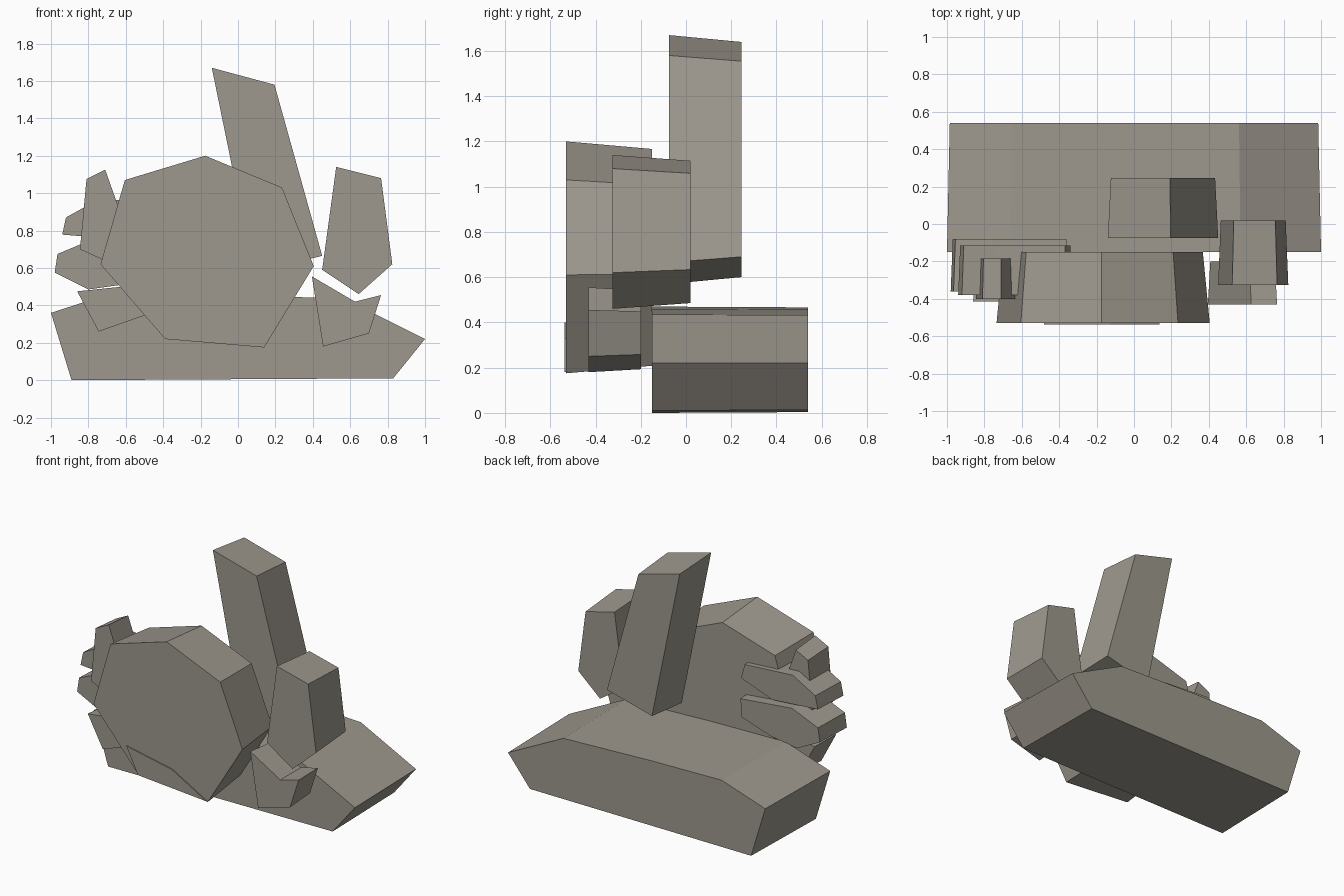
import bpy

stone = bpy.data.materials.new("warm grey stone")
stone.diffuse_color = (0.34, 0.315, 0.27, 1)


def slab(name, y_front, y_back, taper, profile):
    """Prism from an (x, z) outline, shrinking towards the back."""
    n = len(profile)
    xs, zs = zip(*profile)
    cx, cz = (min(xs) + max(xs)) / 2, (min(zs) + max(zs)) / 2
    # make the outline counter-clockwise seen from the front
    area = sum(xs[i - 1] * zs[i] - xs[i] * zs[i - 1] for i in range(n))
    if area < 0:
        profile = profile[::-1]
    front = [(x, y_front, z) for x, z in profile]
    back = [(cx + (x - cx) * taper, y_back, cz + (z - cz) * taper) for x, z in profile]
    faces = [tuple(range(n)), tuple(range(2 * n - 1, n - 1, -1))]
    faces += [(i, i + n, (i + 1) % n + n, (i + 1) % n) for i in range(n)]
    mesh = bpy.data.meshes.new(name)
    mesh.from_pydata(front + back, [], faces)
    mesh.materials.append(stone)
    obj = bpy.data.objects.new(name, mesh)
    bpy.context.collection.objects.link(obj)
    return obj


# Long base rock
slab("base_rock", -0.15, 0.54, 0.985, [
    (-0.89, 0.0), (0.83, 0.01), (1.0, 0.22), (0.57, 0.435),
    (-0.1, 0.46), (-0.66, 0.47), (-1.0, 0.36)])

# Large round boulder with a thin chip on its face
slab("boulder", -0.53, -0.15, 0.935, [
    (-0.735, 0.62), (-0.605, 1.07), (-0.175, 1.2), (0.235, 1.03),
    (0.405, 0.61), (0.14, 0.175), (-0.39, 0.22)])
slab("boulder_chip", -0.537, -0.528, 1.0, [
    (-0.48, 0.4), (-0.13, 0.33), (0.135, 0.18), (-0.39, 0.222)])

# Leaning pillar behind the boulder
slab("pillar", -0.075, 0.245, 0.945, [
    (-0.14, 1.67), (0.195, 1.58), (0.45, 0.665), (0.085, 0.57)])

# Rocks on the right
slab("right_upright_rock", -0.325, 0.02, 0.925, [
    (0.525, 1.14), (0.765, 1.08), (0.825, 0.62), (0.645, 0.46), (0.45, 0.59)])
slab("right_low_rock", -0.43, -0.2, 0.93, [
    (0.395, 0.555), (0.625, 0.42), (0.765, 0.455), (0.7, 0.25), (0.455, 0.18)])

# Rocks on the left
slab("left_low_rock", -0.415, -0.2, 0.93, [
    (-0.86, 0.475), (-0.62, 0.5), (-0.45, 0.44), (-0.46, 0.36), (-0.745, 0.26)])
slab("left_middle_finger", -0.36, -0.08, 0.965, [
    (-0.98, 0.575), (-0.965, 0.675), (-0.76, 0.76), (-0.35, 0.72),
    (-0.36, 0.59), (-0.59, 0.515), (-0.8, 0.485)])
slab("left_upper_finger", -0.38, -0.115, 0.965, [
    (-0.94, 0.778), (-0.92, 0.87), (-0.74, 0.97), (-0.36, 0.945),
    (-0.33, 0.84), (-0.58, 0.75)])
slab("left_upright_rock", -0.4, -0.185, 0.93, [
    (-0.845, 0.7), (-0.81, 1.075), (-0.71, 1.125), (-0.63, 0.9), (-0.65, 0.61)])
